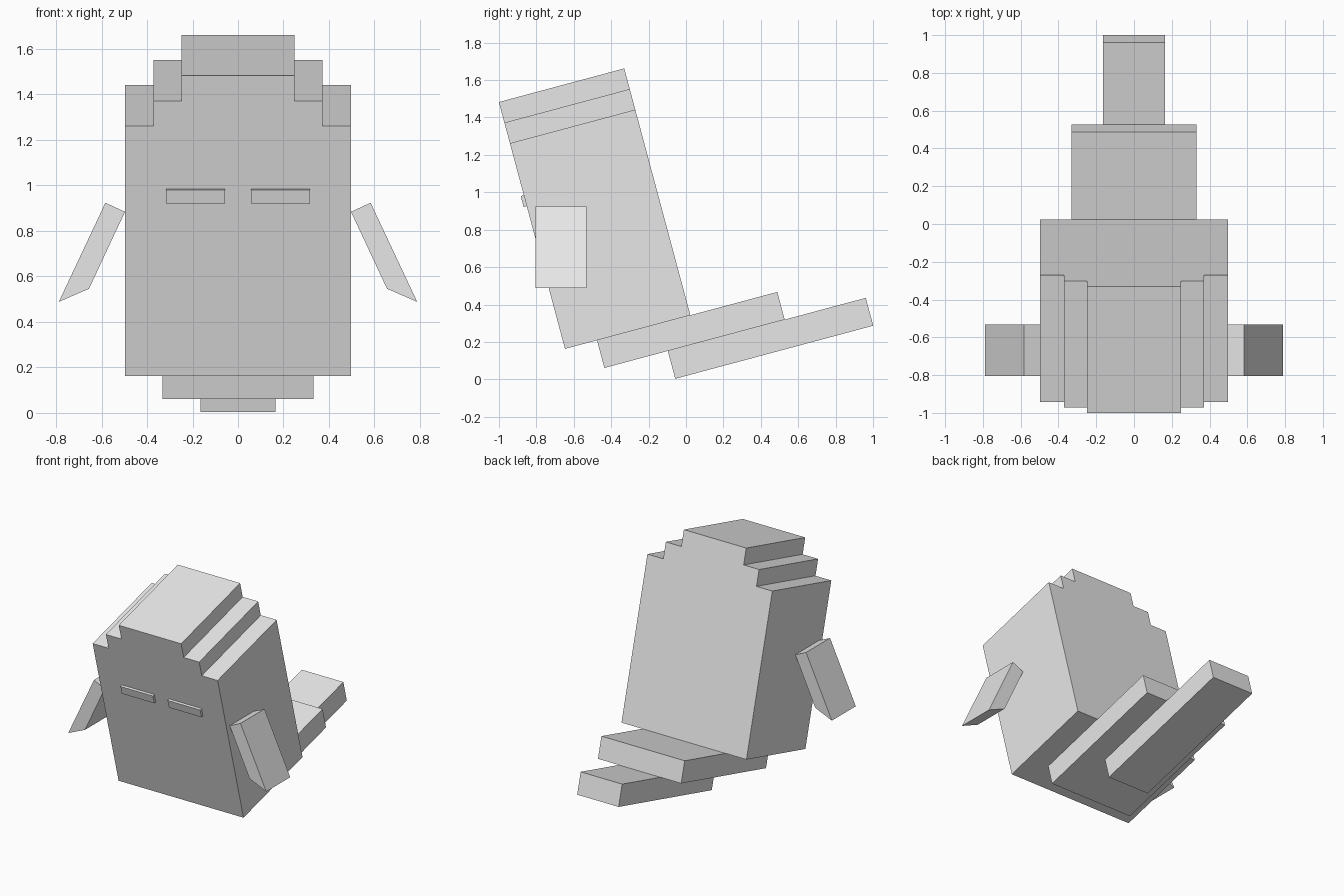
import bpy
import bmesh
import math
from mathutils import Matrix

cube = bpy.data.objects.get("Cube")
if cube:
    bpy.data.objects.remove(cube, do_unlink=True)

grey = bpy.data.materials.new("plain_grey")
grey.use_nodes = True
grey.diffuse_color = (0.8, 0.8, 0.8, 1)
grey.node_tree.nodes["Principled BSDF"].inputs["Base Color"].default_value = (0.8, 0.8, 0.8, 1)

# The whole torso and tail lean back about the lower front edge
LEAN = Matrix.Translation((0, -0.647, 0.163)) @ Matrix.Rotation(math.radians(15), 4, "X")


def prism(name, outline, y0, y1, matrix=Matrix()):
    """Extrude an x-z outline from y0 to y1 and place it with a matrix."""
    bm = bmesh.new()
    face = bm.faces.new([bm.verts.new((x, y0, z)) for x, z in outline])
    grown = bmesh.ops.extrude_face_region(bm, geom=[face])["geom"]
    verts = [v for v in grown if isinstance(v, bmesh.types.BMVert)]
    bmesh.ops.translate(bm, verts=verts, vec=(0, y1 - y0, 0))
    bmesh.ops.recalc_face_normals(bm, faces=bm.faces)
    mesh = bpy.data.meshes.new(name)
    bm.to_mesh(mesh)
    bm.free()
    mesh.materials.append(grey)
    obj = bpy.data.objects.new(name, mesh)
    obj.matrix_world = matrix
    bpy.context.collection.objects.link(obj)
    return obj


def rect(x0, x1, z0, z1):
    return [(x0, z0), (x1, z0), (x1, z1), (x0, z1)]


# Body with stepped head
half = [(0.497, 0), (0.497, 1.138), (0.371, 1.138), (0.371, 1.252),
        (0.248, 1.252), (0.248, 1.366)]
prism("body", half + [(-x, z) for x, z in reversed(half)], 0, 0.694, LEAN)

# Two stacked tail slabs
prism("upper_tail", rect(-0.331, 0.331, -0.153, 0), 0.177, 1.175, LEAN)
prism("lower_tail", rect(-0.165, 0.165, -0.307, -0.153), 0.528, 1.624, LEAN)

# Closed eyes and slanted flippers, mirrored left and right
flipper = [(0.497, 0.884), (0.583, 0.924), (0.788, 0.488), (0.655, 0.546)]
for side, s in (("left", 1), ("right", -1)):
    prism(side + "_eye", rect(s * 0.058, s * 0.317, 0.79, 0.85), -0.017, 0.01, LEAN)
    prism(side + "_flipper", [(s * x, z) for x, z in flipper], -0.804, -0.532)
